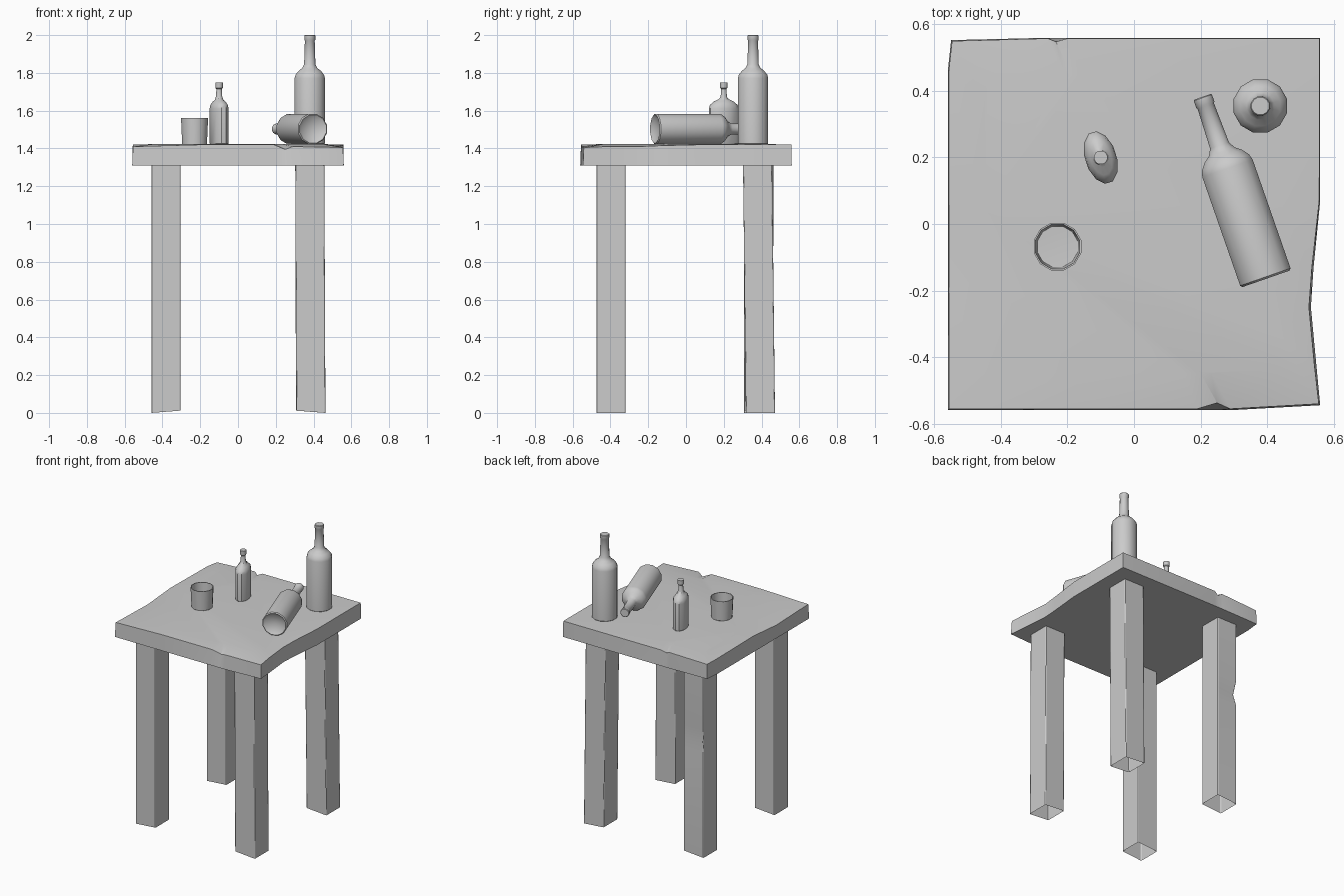
import bpy, bmesh, math
from mathutils import Matrix, Vector

cube = bpy.data.objects.get("Cube")
if cube:
    bpy.data.objects.remove(cube)

# Single plain clay colour
GREY = (0.6, 0.6, 0.6, 1)
clay = bpy.data.materials.new("plain grey")
clay.use_nodes = True
clay.diffuse_color = GREY
clay.node_tree.nodes["Principled BSDF"].inputs["Base Color"].default_value = GREY

TOP, UNDER = 1.42, 1.31


def finish(name, bm, angle=35, bevel=0):
    """Turn a bmesh into a shaded object."""
    bmesh.ops.recalc_face_normals(bm, faces=bm.faces)
    mesh = bpy.data.meshes.new(name)
    bm.to_mesh(mesh)
    bm.free()
    mesh.materials.append(clay)
    obj = bpy.data.objects.new(name, mesh)
    bpy.context.collection.objects.link(obj)
    if bevel:
        mod = obj.modifiers.new("worn edges", 'BEVEL')
        mod.width = bevel
        mod.segments = 2
        mod.limit_method = 'ANGLE'
        mod.angle_limit = math.radians(50)
    bpy.ops.object.select_all(action='DESELECT')
    bpy.context.view_layer.objects.active = obj
    obj.select_set(True)
    bpy.ops.object.shade_smooth_by_angle(angle=math.radians(angle))
    return obj


def bridge(bm, a, b):
    n = len(a)
    for i in range(n):
        j = (i + 1) % n
        bm.faces.new((a[i], a[j], b[j], b[i]))


def lathe(name, profile, matrix, sides=12):
    """Revolve (radius, height) pairs; zero radius closes an end."""
    bm = bmesh.new()
    rings = []
    for r, z in profile:
        if r == 0:
            rings.append([bm.verts.new((0, 0, z))])
        else:
            rings.append([bm.verts.new((r * math.cos(t), r * math.sin(t), z))
                          for t in (math.tau * (i + 0.5) / sides for i in range(sides))])
    for a, b in zip(rings, rings[1:]):
        if len(a) == len(b):
            bridge(bm, a, b)
        else:
            tip, ring = (a[0], b) if len(a) == 1 else (b[0], a)
            for i in range(sides):
                bm.faces.new((tip, ring[i], ring[(i + 1) % sides]))
    bm.transform(matrix)
    return finish(name, bm)


# Worn table top: outline points as (x, y, lip height, lip inset)
E = 0.56
outline = [
    (-E, -E, 1.41, .006), (-0.2, -E, 1.42, .004), (0.19, -E, 1.42, .004),
    (0.25, -E, 1.395, .022), (0.29, -E, 1.41, .004), (E, -0.545, 1.405, .006),
    (0.548, -0.42, 1.41, .006), (0.532, -0.25, 1.41, .006), (0.54, -0.13, 1.415, .005),
    (E, 0.07, 1.42, .003), (E, E, 1.42, .003), (-0.2, E, 1.42, .002),
    (-0.235, E, 1.405, .012), (-0.26, E, 1.42, .002), (-0.55, 0.553, 1.41, .004),
    (-E, 0.46, 1.415, .003), (-E, 0.05, 1.42, .003), (-E, -0.2, 1.4, .003),
]
bm = bmesh.new()
low, lip, inner = [], [], []
for x, y, z, inset in outline:
    inward = Vector((-x if abs(x) > 0.5 else 0, -y if abs(y) > 0.5 else 0, 0)).normalized()
    low.append(bm.verts.new((x, y, UNDER)))
    lip.append(bm.verts.new(Vector((x, y, z)) + inward * inset))
    inner.append(bm.verts.new((x * 0.8, y * 0.8, TOP + 0.003)))
bridge(bm, low, lip)
bridge(bm, lip, inner)
bm.faces.new(inner)
bm.faces.new(low)
finish("table_top", bm, 30)


# Open-ended square legs, with a foot shift and an optional chipped corner
def leg(name, x, y, foot=(0, 0), chip=0):
    h = 0.077
    bm = bmesh.new()
    previous = None
    for z, bite in ((0, 0), (0.72, 0), (0.8, chip), (0.9, 0), (UNDER + 0.005, 0)):
        k = 1 - z / UNDER
        ring = []
        for sx, sy in ((-1, -1), (1, -1), (1, 1), (-1, 1)):
            b = bite if (sx, sy) == (-1, 1) else 0
            lift = 0.012 if z == 0 and sx * x < 0 else 0
            ring.append(bm.verts.new((x + foot[0] * k + sx * (h - b),
                                      y + foot[1] * k + sy * (h - b), z + lift)))
        if previous:
            bridge(bm, previous, ring)
        previous = ring
    finish(name, bm, 30, 0.005)


leg("front_right_leg", -0.382, -0.398)
leg("front_left_leg", 0.38, -0.398, (0.006, 0))
leg("back_left_leg", 0.38, 0.379, (0.004, 0.015))
leg("back_right_leg", -0.382, 0.385, (0, 0), 0.014)

# Large bottles with a dished base, one standing and one lying
large = [(0, 0.025), (0.06, 0.012), (0.077, 0), (0.083, 0.006), (0.083, 0.352),
         (0.078, 0.37), (0.062, 0.39), (0.042, 0.405), (0.031, 0.425),
         (0.027, 0.55), (0.03, 0.555), (0.03, 0.577), (0.027, 0.58), (0, 0.58)]
lathe("standing_bottle", large, Matrix.Translation((0.38, 0.355, TOP)))
axis = Vector((-0.329, 0.944, 0))
lying = Matrix.Translation((0.397, -0.165, TOP + 0.083)) @ axis.to_track_quat('Z', 'Y').to_matrix().to_4x4()
lathe("lying_bottle", large, lying)

# Small flattened flask
flask = [(0, 0.008), (0.075, 0), (0.082, 0.006), (0.082, 0.19), (0.076, 0.21),
         (0.055, 0.228), (0.03, 0.24), (0.017, 0.255), (0.015, 0.295),
         (0.02, 0.3), (0.021, 0.33), (0, 0.33)]
flatten = Matrix.Diagonal((0.58, 1, 1, 1))
flask_obj = lathe("flask", [p for p in flask if p[1] < 0.25 and p[0] > 0.02] + [(0.02, 0.25), (0, 0.25)],
                  Matrix.Translation((-0.1, 0.2, TOP)) @ Matrix.Rotation(math.radians(18), 4, 'Z') @ flatten)
lathe("flask_neck", [(0.024, 0.238)] + flask[-5:], Matrix.Translation((-0.1, 0.2, TOP)))

# Open cup with thin walls
cup = [(0, 0.003), (0.064, 0), (0.068, 0.004), (0.074, 0.14), (0.069, 0.14),
       (0.063, 0.015), (0, 0.012)]
lathe("cup", cup, Matrix.Translation((-0.23, -0.068, TOP)))
